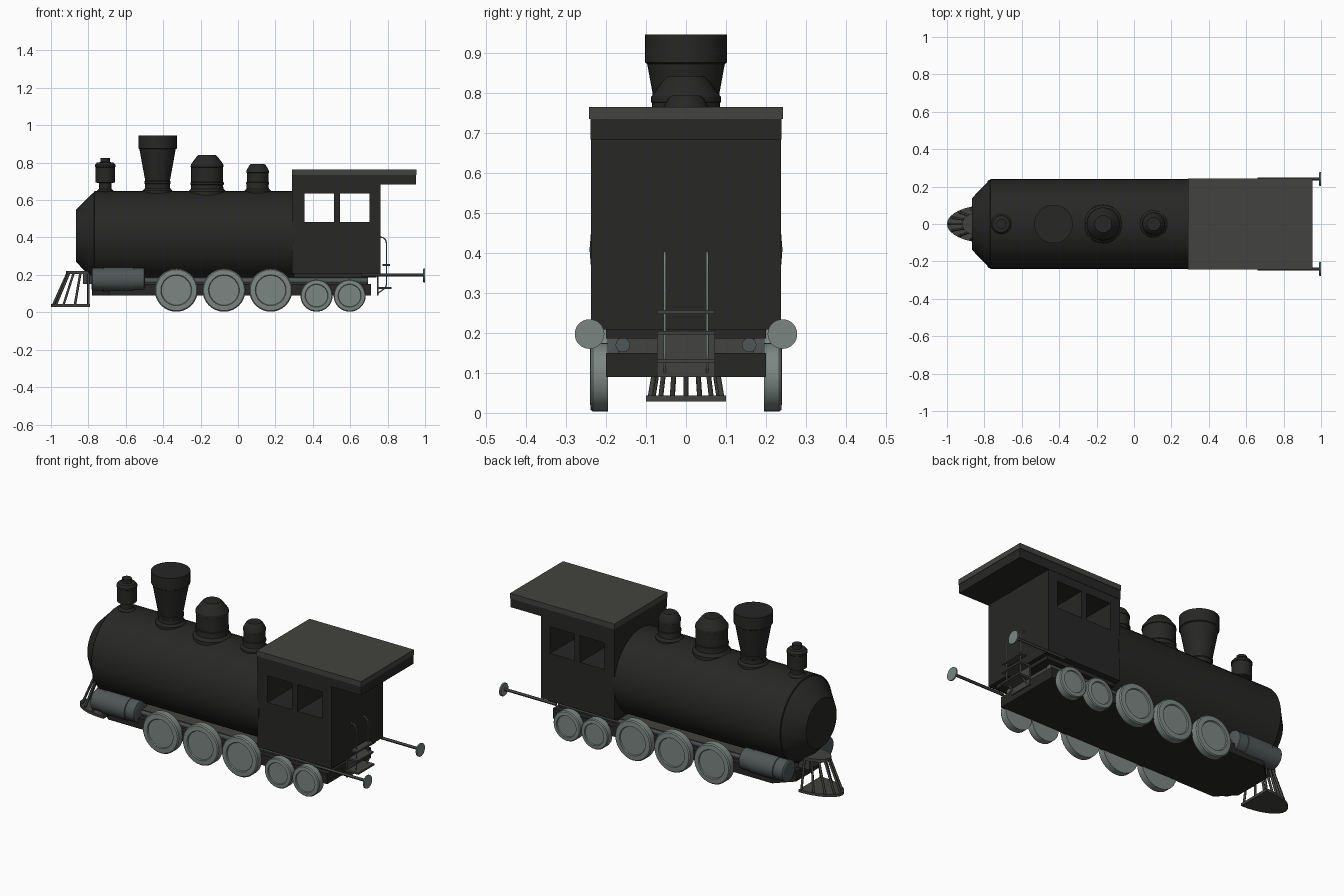
import bpy, bmesh
from math import sin, cos, pi, radians
from mathutils import Vector

if "Cube" in bpy.data.objects:
    bpy.data.objects.remove(bpy.data.objects["Cube"])


def material(name, c):
    m = bpy.data.materials.new(name)
    m.diffuse_color = (*c, 1)
    m.use_nodes = True
    m.node_tree.nodes["Principled BSDF"].inputs["Base Color"].default_value = m.diffuse_color
    return m


BLACK = material("black", (0.02, 0.02, 0.019))
DARK = material("dark_grey", (0.055, 0.055, 0.05))
STEEL = material("steel", (0.08, 0.095, 0.095))
PALE = material("pale_grey", (0.2, 0.24, 0.225))


def make(name, bm, mat, smooth=True):
    bmesh.ops.recalc_face_normals(bm, faces=bm.faces)
    me = bpy.data.meshes.new(name)
    bm.to_mesh(me)
    bm.free()
    ob = bpy.data.objects.new(name, me)
    bpy.context.collection.objects.link(ob)
    me.materials.append(mat)
    if smooth:
        bpy.ops.object.select_all(action='DESELECT')
        ob.select_set(True)
        bpy.context.view_layer.objects.active = ob
        bpy.ops.object.shade_smooth_by_angle(angle=radians(30))
    return ob


def lathe(name, profile, origin, axis, mat, n=32):
    """Revolve (distance, radius) pairs about an axis, with capped ends."""
    bm = bmesh.new()
    rings = []
    for d, r in profile:
        ring = []
        for i in range(n):
            a = 2 * pi * i / n
            u, v = r * cos(a), r * sin(a)
            p = {'X': (d, u, v), 'Y': (u, d, v), 'Z': (u, v, d)}[axis]
            ring.append(bm.verts.new(Vector(origin) + Vector(p)))
        rings.append(ring)
    for a, b in zip(rings, rings[1:]):
        for i in range(n):
            j = (i + 1) % n
            bm.faces.new((a[i], a[j], b[j], b[i]))
    bm.faces.new(rings[0])
    bm.faces.new(rings[-1])
    return make(name, bm, mat)


def prism(name, outline, z0, z1, mat):
    bm = bmesh.new()
    f = bm.faces.new([bm.verts.new((x, y, z0)) for x, y in outline])
    top = bmesh.ops.extrude_face_region(bm, geom=[f])['geom']
    for v in top:
        if isinstance(v, bmesh.types.BMVert):
            v.co.z = z1
    return make(name, bm, mat, False)


def box(name, x, y, z, mat):
    return prism(name, [(x[0], y[0]), (x[1], y[0]), (x[1], y[1]), (x[0], y[1])], *z, mat)


def tube(name, pts, r, mat):
    cu = bpy.data.curves.new(name, 'CURVE')
    cu.dimensions = '3D'
    cu.bevel_depth = r
    cu.bevel_resolution = 2
    cu.use_fill_caps = True
    s = cu.splines.new('POLY')
    s.points.add(len(pts) - 1)
    for p, q in zip(s.points, pts):
        p.co = (*q, 1)
    cu.materials.append(mat)
    ob = bpy.data.objects.new(name, cu)
    bpy.context.collection.objects.link(ob)
    return ob


# Boiler with tapered smokebox door
lathe("boiler", [(-.865, .14), (-.855, .15), (-.785, .222), (-.77, .233), (-.768, .241), (.30, .241)],
      (0, 0, .408), 'X', BLACK, 40)

# Fittings along the boiler top
lathe("headlamp_stack", [(.6, .045), (.648, .045), (.66, .034), (.69, .034), (.695, .052), (.775, .052),
      (.778, .055), (.788, .055), (.80, .045), (.803, .026), (.826, .026)], (-.71, 0, 0), 'Z', BLACK)
lathe("chimney", [(.6, .082), (.65, .08), (.662, .068), (.685, .066), (.688, .07), (.70, .07), (.703, .066),
      (.872, .097), (.876, .103), (.945, .103)], (-.43, 0, 0), 'Z', BLACK)
lathe("steam_dome", [(.6, .105), (.645, .102), (.66, .087), (.68, .085), (.682, .089), (.694, .089),
      (.696, .085), (.775, .085), (.777, .088), (.79, .087), (.83, .058), (.842, .046)], (-.165, 0, 0), 'Z', BLACK)
lathe("sand_dome", [(.6, .075), (.648, .073), (.66, .06), (.682, .058), (.684, .062), (.694, .062),
      (.696, .058), (.745, .058), (.747, .061), (.757, .06), (.785, .045), (.793, .036)], (.105, 0, 0), 'Z', BLACK)

# Cab with window openings straight through
cab = box("cab", (.29, .762), (-.237, .237), (.208, .69), BLACK)
for i, (a, b) in enumerate(((.355, .512), (.545, .702))):
    cut = box(f"window_cutter_{i}", (a, b), (-.4, .4), (.482, .636), BLACK)
    cut.hide_render = True
    cut.hide_set(True)
    mod = cab.modifiers.new("window", 'BOOLEAN')
    mod.object = cut
    mod.operation = 'DIFFERENCE'
    mod.solver = 'EXACT'
bpy.context.view_layer.update()
baked = bpy.data.meshes.new_from_object(cab.evaluated_get(bpy.context.evaluated_depsgraph_get()))
cab.modifiers.clear()
cab.data = baked
for ob in [o for o in bpy.data.objects if o.name.startswith("window_cutter")]:
    bpy.data.objects.remove(ob)
box("roof_frame", (.29, .953), (-.239, .239), (.683, .734), BLACK)
box("roof_top", (.288, .955), (-.242, .242), (.734, .764), DARK)

# Chassis
prism("chassis", [(-.78, -.11), (-.69, -.2), (.71, -.2), (.71, .2), (-.69, .2), (-.78, .11)], .09, .15, BLACK)
box("upper_chassis", (-.76, .69), (-.17, .17), (.15, .188), DARK)
box("cab_floor_beam", (.30, .74), (-.2, .2), (.186, .21), BLACK)

# Wheels, steam cylinders and buffers, mirrored on both sides
for s, side in ((-1, "near"), (1, "far")):
    for i, (x, r) in enumerate(((-.33, .115), (-.075, .115), (.175, .115), (.42, .086), (.597, .086))):
        lathe(f"wheel_{side}_{i}", [(s * .195, r), (s * .232, r), (s * .238, r * .95), (s * .24, r * .72),
              (s * .234, r * .69)], (x, 0, r + .003), 'Y', PALE)
    lathe(f"steam_cylinder_{side}", [(-.783, .052), (-.778, .06), (-.72, .06), (-.718, .064), (-.56, .064),
          (-.558, .06), (-.502, .06), (-.498, .052)], (0, s * .175, .176), 'X', STEEL)
    lathe(f"piston_rod_{side}", [(-.52, .018), (.695, .018)], (0, s * .158, .17), 'X', STEEL, 16)
    lathe(f"buffer_rod_{side}", [(.66, .008), (.992, .008)], (0, s * .241, .2), 'X', DARK, 12)
    lathe(f"buffer_disc_{side}", [(.99, .034), (.993, .037), (1.0, .037)], (0, s * .241, .197), 'X', PALE)
    # Ladder rail
    y = s * .053
    tube(f"ladder_rail_{side}", [(.755, y, .402), (.775, y, .4), (.789, y, .388), (.794, y, .37),
         (.794, y, .15), (.788, y, .13), (.745, y, .1)], .0035, PALE)

# Rear steps
box("step_plate", (.742, .75), (-.073, .073), (.09, .2), DARK)
for i, (a, b, z) in enumerate(((.772, .812, .252), (.745, .815, .2), (.745, .82, .13))):
    box(f"step_{i}", (a, b), (-.073, .073), (z - .005, z + .005), DARK)


# Pilot grille: two half-oval plates joined by slanted bars
def arc(back, length, half, n=16):
    return [(back - length * cos(a), half * sin(a))
            for a in (-pi / 2 + pi * i / n for i in range(n + 1))]


prism("pilot_base", arc(-.79, .21, .1), .028, .043, DARK)
prism("pilot_top", arc(-.80, .12, .068), .205, .222, DARK)
box("pilot_mount", (-.83, -.76), (-.06, .06), (.15, .222), DARK)
low, high = arc(-.80, .19, .09, 8), arc(-.80, .11, .06, 8)
for i, (p, q) in enumerate(zip(low, high)):
    tube(f"pilot_bar_{i}", [(*p, .035), (*q, .213)], .0065, DARK)
